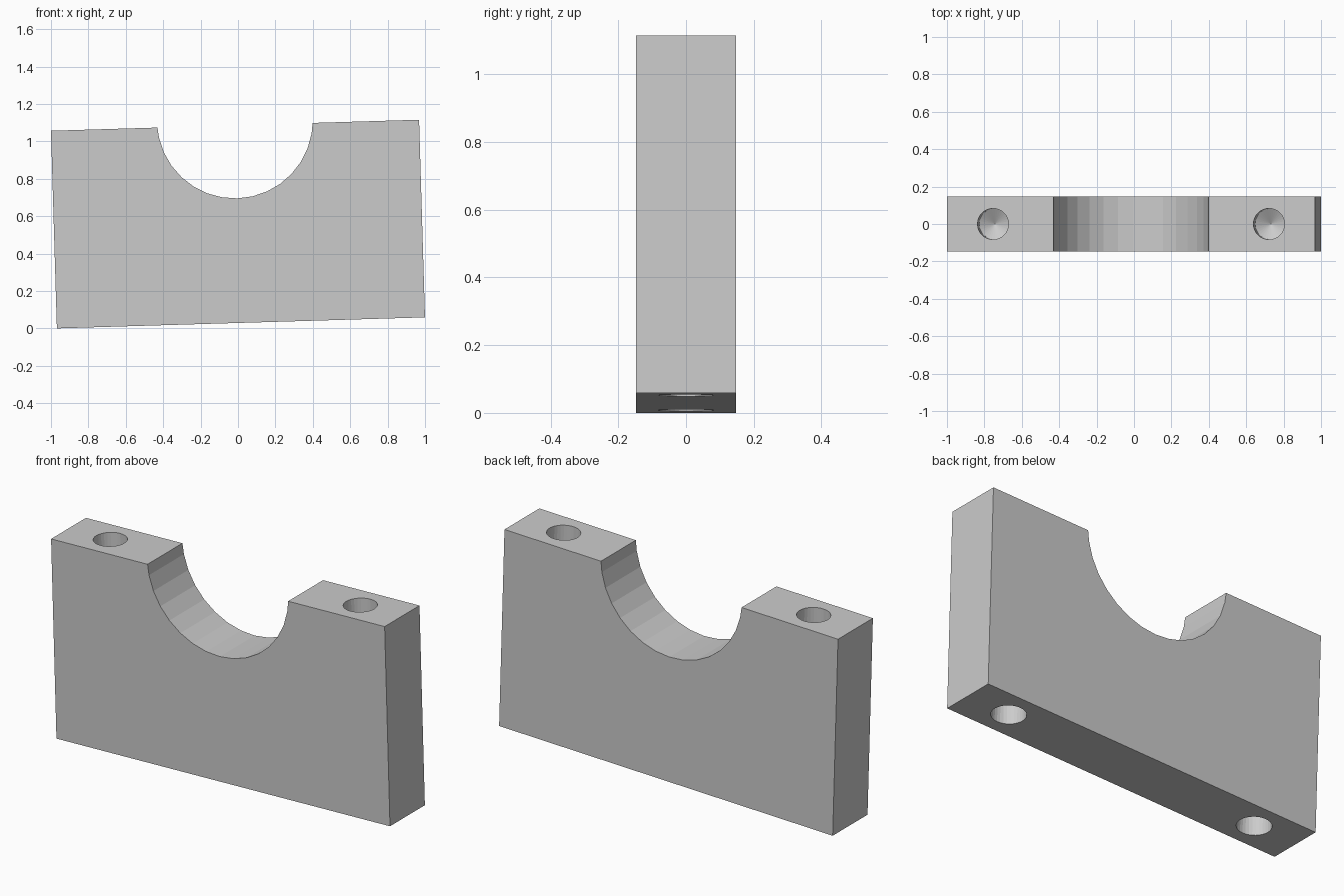
import bpy, bmesh, math
from mathutils import Matrix

if "Cube" in bpy.data.objects:
    bpy.data.objects.remove(bpy.data.objects["Cube"])

W, H, T = 1.969, 1.057, 0.294      # block width, height, thickness
TILT = 0.0299                      # slight lean of the whole part
R, RISE, SEG = 0.416, 0.025, 32    # saddle radius, its centre above the top
HOLE_X, HOLE_R, DEPTH, TIP = 0.738, 0.083, 0.30, 0.05


def make_object(name, bm):
    bmesh.ops.recalc_face_normals(bm, faces=bm.faces)
    mesh = bpy.data.meshes.new(name)
    bm.to_mesh(mesh)
    bm.free()
    ob = bpy.data.objects.new(name, mesh)
    bpy.context.collection.objects.link(ob)
    return ob


def extrude_profile(name, points):
    bm = bmesh.new()
    face = bm.faces.new([bm.verts.new((x, -T / 2, z)) for x, z in points])
    ext = bmesh.ops.extrude_face_region(bm, geom=[face])
    verts = [g for g in ext["geom"] if isinstance(g, bmesh.types.BMVert)]
    bmesh.ops.translate(bm, verts=verts, vec=(0, T, 0))
    return make_object(name, bm)


def drill(name, x, z, side):
    """Drill-shaped cutter entering at z; side=1 from above, -1 from below."""
    bm = bmesh.new()
    levels = (0.05, -DEPTH)
    rings = [[bm.verts.new((x + HOLE_R * math.cos(math.tau * i / SEG),
                            HOLE_R * math.sin(math.tau * i / SEG),
                            z + side * h)) for i in range(SEG)] for h in levels]
    tip = bm.verts.new((x, 0, z - side * (DEPTH + TIP)))
    bm.faces.new(rings[0])
    for i in range(SEG):
        j = (i + 1) % SEG
        bm.faces.new((rings[0][i], rings[0][j], rings[1][j], rings[1][i]))
        bm.faces.new((rings[1][i], rings[1][j], tip))
    ob = make_object(name, bm)
    ob.hide_render = True
    return ob


# Block with a half-round saddle in its top edge
arc = [(R * math.cos(a), H + RISE + R * math.sin(a))
       for a in (math.pi + math.tau * k / SEG for k in range(1, SEG // 2))]
half = 0.415
block = extrude_profile("bearing_block", [
    (W / 2, 0), (W / 2, H), (half, H), *reversed(arc),
    (-half, H), (-W / 2, H), (-W / 2, 0)])

# Blind bolt holes, top and bottom of both shoulders
bpy.context.view_layer.objects.active = block
for x in (-HOLE_X, HOLE_X):
    for z, side in ((H, 1), (0, -1)):
        cutter = drill("hole_cutter", x, z, side)
        mod = block.modifiers.new("hole", "BOOLEAN")
        mod.operation, mod.solver, mod.object = "DIFFERENCE", "EXACT", cutter
        bpy.ops.object.modifier_apply(modifier=mod.name)
        bpy.data.objects.remove(cutter)

# Lean the part and rest its lower corner on the floor
block.data.transform(
    Matrix.Translation((-1 + H * math.sin(TILT) + W / 2 * math.cos(TILT), 0,
                        W / 2 * math.sin(TILT)))
    @ Matrix.Rotation(-TILT, 4, "Y"))
